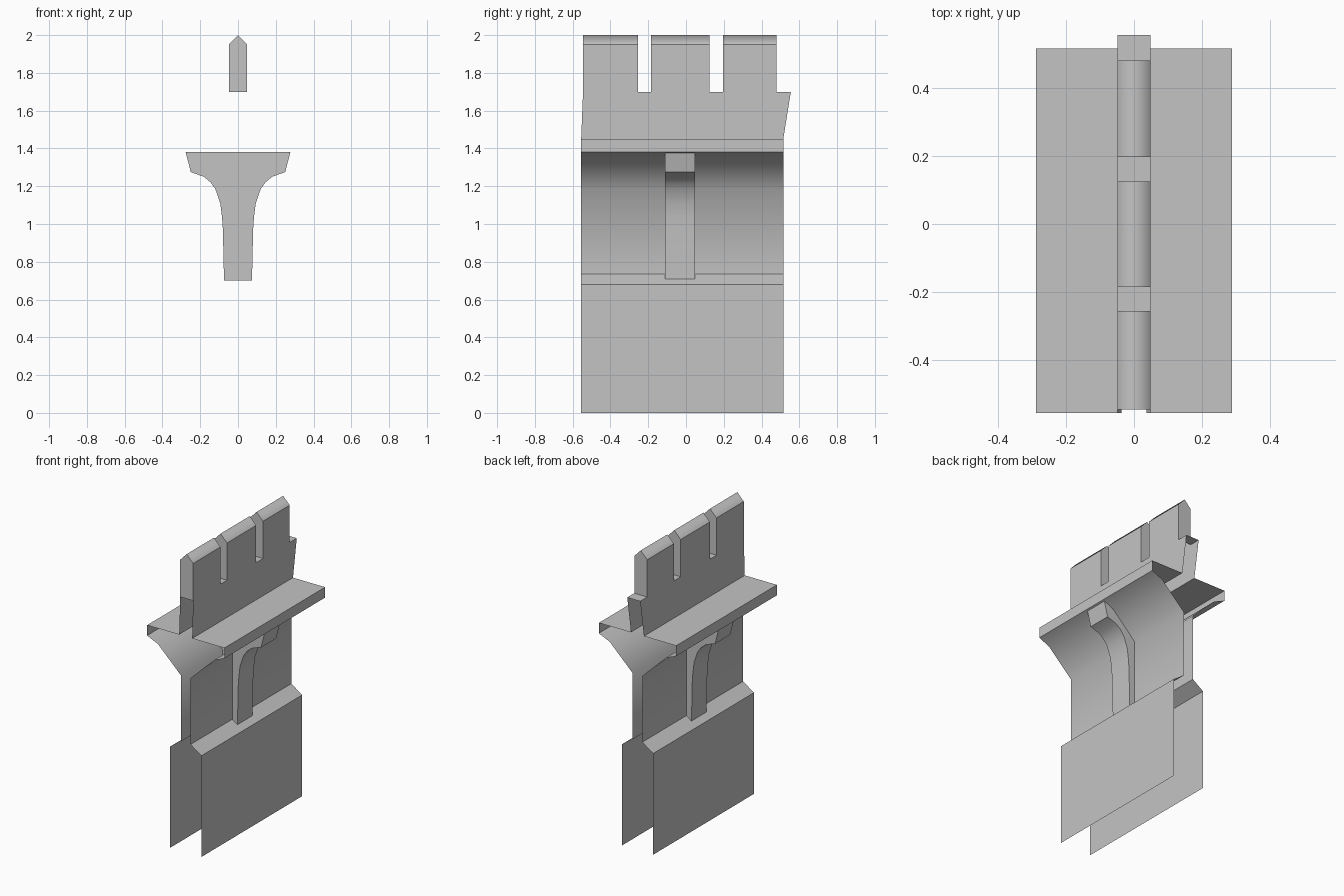
import bpy
import bmesh

default = bpy.data.objects.get("Cube")
if default:
    bpy.data.objects.remove(default, do_unlink=True)

stone = bpy.data.materials.new("stone_grey")
stone.use_nodes = True
GREY = (0.55, 0.55, 0.55, 1)
stone.diffuse_color = GREY
stone.node_tree.nodes["Principled BSDF"].inputs["Base Color"].default_value = GREY


def build(name, faces):
    """Make a half model from (points, smooth) faces and mirror it across x."""
    bm = bmesh.new()
    for points, smooth in faces:
        face = bm.faces.new([bm.verts.new(p) for p in points])
        face.smooth = smooth
    bmesh.ops.remove_doubles(bm, verts=bm.verts, dist=0.0005)
    mesh = bpy.data.meshes.new(name)
    bm.to_mesh(mesh)
    bm.free()
    mesh.materials.append(stone)
    obj = bpy.data.objects.new(name, mesh)
    bpy.context.collection.objects.link(obj)
    mirror = obj.modifiers.new("mirror", "MIRROR")
    mirror.use_axis[0] = True
    return obj


def strip(a, b, y0, y1, smooth=False):
    """Face swept along y between two (x, z) profile points."""
    (ax, az), (bx, bz) = a, b
    return [(ax, y0, az), (ax, y1, az), (bx, y1, bz), (bx, y0, bz)], smooth


FRONT, BACK = -0.555, 0.515
HALF = 0.048

# Open-ended lower wall: plinth, chamfer, flared underside and walkway
profile = [(0.116, 0), (0.116, 0.68), (0.036, 0.735), (0.036, 1.18),
           (0.207, 1.345), (0.287, 1.38), (0.287, 1.45), (HALF, 1.45)]
build("wall_and_walkway", [
    strip(a, b, FRONT, BACK, smooth=i in (2, 3, 4))
    for i, (a, b) in enumerate(zip(profile, profile[1:]))])

# Parapet: side outline with notches, then caps and ridged merlon tops
NOTCH, EAVE, RIDGE = 1.7, 1.95, 2.0
merlons = [(-0.545, -0.255), (-0.185, 0.125), (0.197, 0.48)]
outline = [(FRONT, 1.45), (BACK, 1.45), (0.555, NOTCH)]
for start, end in reversed(merlons):
    outline += [(end, NOTCH), (end, EAVE), (start, EAVE), (start, NOTCH)]

faces = [([(HALF, y, z) for y, z in outline], False)]
for (ay, az), (by, bz) in zip(outline[2:], outline[3:]):
    if az == bz == EAVE:
        continue
    faces.append(([(0, ay, az), (0, by, bz), (HALF, by, bz), (HALF, ay, az)], False))
for start, end in merlons:
    faces.append(([(HALF, start, EAVE), (HALF, end, EAVE),
                   (0, end, RIDGE), (0, start, RIDGE)], True))
    faces.append(([(0, start, EAVE), (HALF, start, EAVE), (0, start, RIDGE)], False))
    faces.append(([(HALF, end, EAVE), (0, end, EAVE), (0, end, RIDGE)], False))
build("parapet", faces)

# Curved bracket carrying the walkway on both sides
curve = [(0.074, 0.70), (0.08, 0.97), (0.085, 1.04), (0.094, 1.11), (0.12, 1.185),
         (0.145, 1.22), (0.18, 1.25), (0.25, 1.275), (0.277, 1.38)]
section = [(0, 0.70)] + curve + [(0, 1.38)]
y0, y1 = -0.112, 0.048
faces = [([(x, y0, z) for x, z in section], False),
         ([(x, y1, z) for x, z in reversed(section)], False)]
for i, (a, b) in enumerate(zip(section, section[1:])):
    faces.append(strip(a, b, y0, y1, smooth=1 <= i < len(curve) - 1))
build("bracket", faces)
